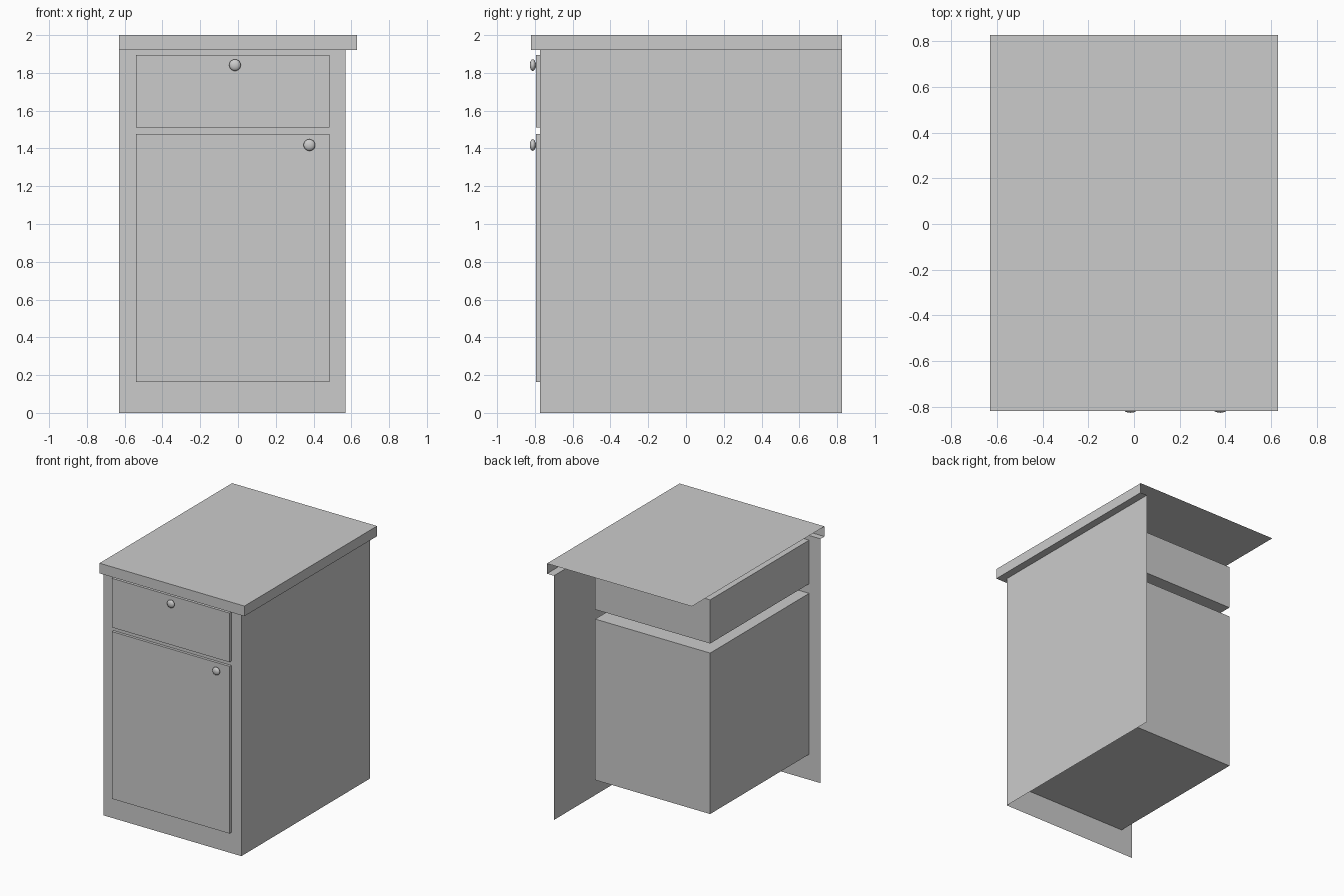
import bpy, bmesh, math
from mathutils import Matrix, Vector

if "Cube" in bpy.data.objects:
    bpy.data.objects.remove(bpy.data.objects["Cube"])


def make(name, bm):
    bmesh.ops.remove_doubles(bm, verts=bm.verts, dist=1e-5)
    me = bpy.data.meshes.new(name)
    bm.to_mesh(me)
    bm.free()
    ob = bpy.data.objects.new(name, me)
    bpy.context.collection.objects.link(ob)
    return ob


def rect(bm, a, b, skip=()):
    """Flat quad between two corners that share one coordinate."""
    k = [i for i in range(3) if abs(a[i] - b[i]) < 1e-6][0]
    u, v = [i for i in range(3) if i != k]
    pts = []
    for pu, pv in ((a, a), (b, a), (b, b), (a, b)):
        p = list(a)
        p[u], p[v] = pu[u], pv[v]
        pts.append(bm.verts.new(p))
    f = bm.faces.new(pts)
    f.normal_update()
    return f


def box(name, lo, hi, open_front=False):
    bm = bmesh.new()
    size = Vector(hi) - Vector(lo)
    mid = (Vector(hi) + Vector(lo)) / 2
    bmesh.ops.create_cube(bm, size=1, matrix=Matrix.Translation(mid) @ Matrix.Diagonal((*size, 1)))
    if open_front:
        bm.normal_update()
        bmesh.ops.delete(bm, geom=[f for f in bm.faces if f.normal.y < -0.9], context='FACES_ONLY')
    return make(name, bm)


L, R, F, B = -0.63, 0.57, -0.772, 0.827      # carcass limits
XL, XR = -0.53, 0.47                         # openings
TOP, LIP, TR, TF = 2.0, 1.92, 0.63, -0.82    # worktop
openings = {"door": (0.2, 1.465), "drawer": (1.54, 1.883)}

# face frame: grid of quads with the two openings left out
bm = bmesh.new()
xs = [L, XL, XR, R]
zs = [0, 0.2, 1.465, 1.54, 1.883, LIP]
for i in range(3):
    for j in range(5):
        if i == 1 and j in (1, 3):
            continue
        rect(bm, (xs[i], F, zs[j]), (xs[i + 1], F, zs[j + 1]))
bmesh.ops.remove_doubles(bm, verts=bm.verts, dist=1e-5)
make("face_frame", bm)

# single side panel
bm = bmesh.new()
rect(bm, (R, F, 0), (R, B, LIP))
make("side_panel", bm)

# worktop sheet with front and right lips, open at left and back
bm = bmesh.new()
rect(bm, (L, TF, TOP), (TR, B, TOP))
rect(bm, (L, TF, LIP), (TR, TF, TOP))
rect(bm, (TR, TF, LIP), (TR, B, TOP))
for a, b in (((L, TF), (R, F)), ((R, TF), (TR, F)), ((R, F), (TR, B))):
    rect(bm, (*a, LIP), (*b, LIP)).normal_flip()
make("worktop", bm)

# compartments behind the openings
for name, (z0, z1) in openings.items():
    box(name + "_compartment", (XL, F, z0), (XR, 0.457, z1), open_front=True)

# overlay fronts
box("door_front", (-0.54, -0.795, 0.163), (0.484, -0.774, 1.477))
box("drawer_front", (-0.54, -0.795, 1.51), (0.484, -0.774, 1.896))


# knobs: flattened ball on a short stem, lathed about y
def knob(name, x, z):
    prof = [(0.012, -0.795), (0.012, -0.802)]
    for i in range(1, 9):
        t = math.pi * i / 8
        prof.append((0.031 * math.sin(t), -0.811 + -0.0 + 0.016 * (math.cos(t)) - 0.0))
    bm = bmesh.new()
    vs = [bm.verts.new((x + max(r, 0), y, z)) for r, y in prof]
    es = [bm.edges.new(p) for p in zip(vs, vs[1:])]
    bmesh.ops.spin(bm, geom=vs + es, cent=(x, 0, z), axis=(0, 1, 0),
                   angle=2 * math.pi, steps=20, use_duplicate=False)
    bmesh.ops.remove_doubles(bm, verts=bm.verts, dist=1e-5)
    bmesh.ops.recalc_face_normals(bm, faces=bm.faces)
    for f in bm.faces:
        f.smooth = True
    make(name, bm)


knob("drawer_knob", -0.016, 1.841)
knob("door_knob", 0.378, 1.418)
